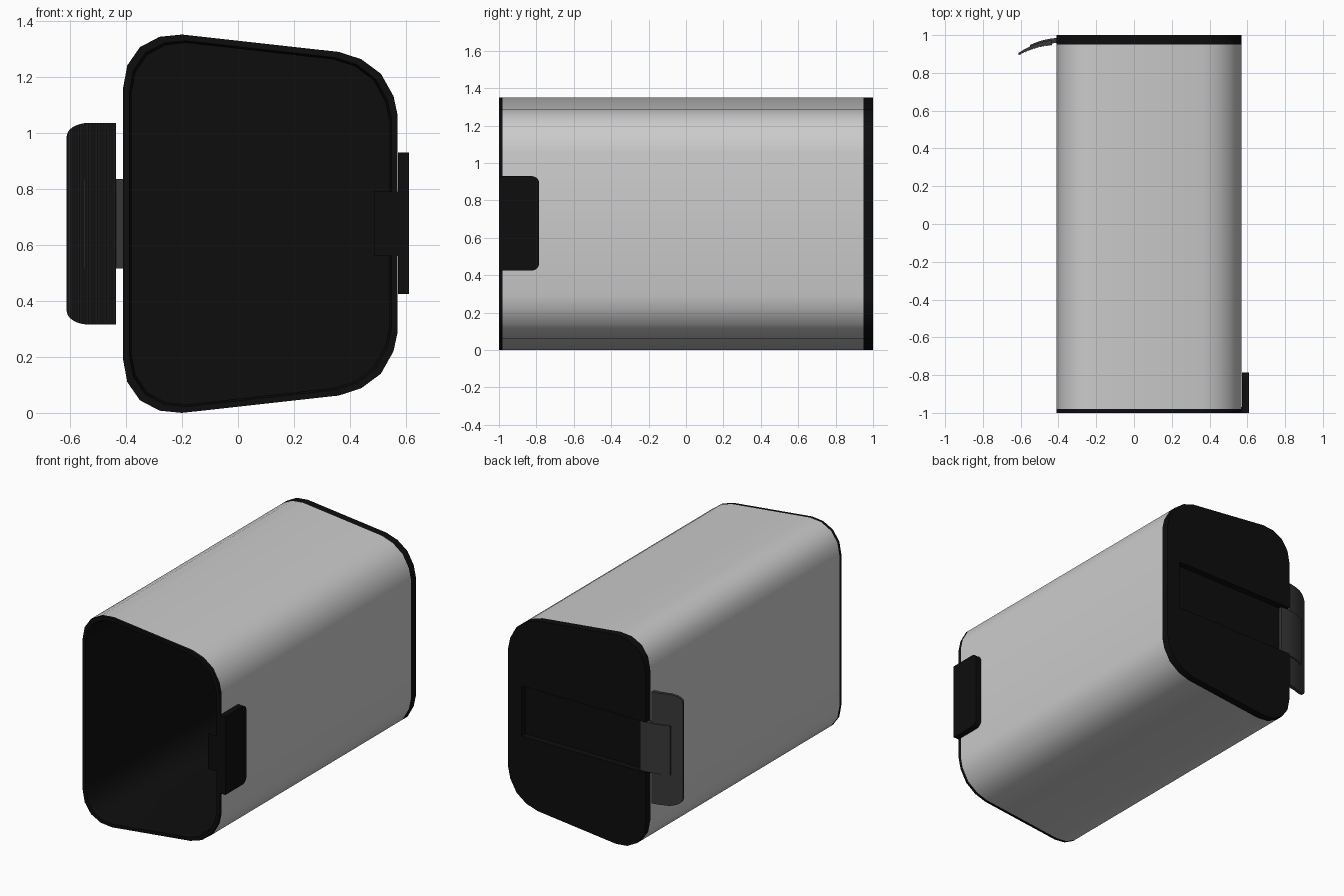
import bpy, bmesh, math

if "Cube" in bpy.data.objects:
    bpy.data.objects.remove(bpy.data.objects["Cube"])

MID = 0.675  # height of the mirror plane


def material(name, v):
    m = bpy.data.materials.new(name)
    m.diffuse_color = (v, v, v, 1)
    m.use_nodes = True
    m.node_tree.nodes["Principled BSDF"].inputs["Base Color"].default_value = m.diffuse_color
    return m


BLACK = material("black_plastic", 0.004)
DARK = material("dark_rubber", 0.04)


def loft(name, loops, mat=None, caps=True, smooth=True):
    """Skin a list of equal-length point loops."""
    bm = bmesh.new()
    rings = [[bm.verts.new(p) for p in loop] for loop in loops]
    n = len(rings[0])
    for a, b in zip(rings, rings[1:]):
        for i in range(n):
            j = (i + 1) % n
            bm.faces.new((a[i], a[j], b[j], b[i]))
    if caps:
        bm.faces.new(rings[0])
        bm.faces.new(rings[-1])
    bmesh.ops.recalc_face_normals(bm, faces=bm.faces)
    me = bpy.data.meshes.new(name)
    bm.to_mesh(me)
    bm.free()
    ob = bpy.data.objects.new(name, me)
    bpy.context.collection.objects.link(ob)
    if mat:
        me.materials.append(mat)
    if smooth:
        bpy.ops.object.select_all(action='DESELECT')
        ob.select_set(True)
        bpy.context.view_layer.objects.active = ob
        bpy.ops.object.shade_smooth_by_angle(angle=math.radians(35))
    return ob


def box(name, x, y, z, mat=None):
    return loft(name, [[(x[0], v, z[0]), (x[0], v, z[1]), (x[1], v, z[1]), (x[1], v, z[0])]
                       for v in y], mat, smooth=False)


# Tapered, round-cornered cross-section, mirrored about mid height
half = [(-.41, 1.16), (-.395, 1.24), (-.35, 1.305), (-.28, 1.342), (-.2, 1.35),
        (.36, 1.288), (.44, 1.262), (.51, 1.21), (.555, 1.13), (.57, 1.06)]
outline = half + [(x, 2 * MID - z) for x, z in reversed(half)]


def section(y, t=0.0):
    """Cross-section at depth y, inset by t."""
    sx, sz = 1 - t / .49, 1 - t / .675
    return [(.08 + (x - .08) * sx, y, MID + (z - MID) * sz) for x, z in outline]


# Grey sleeve
loft("sleeve", [section(-.98), section(.95)], caps=False)

# Black front rim and hollow liner, closed at the back
liner = loft("rim_and_liner", [section(-.98), section(-1), section(-1, .022),
                               section(-.97, .03), section(.93, .03)], BLACK, caps=False)
loft("liner_back", [section(.93, .03), section(.94, .03)], BLACK)

# Back cap with a recessed strap slot open to the left
cap = loft("back_cap", [section(.95), section(1)], BLACK)
cutter = box("slot_cutter", (-.6, .475), (.957, 1.1), (.515, .84))
cutter.hide_render = True
cutter.hide_viewport = True
cut = cap.modifiers.new("slot", 'BOOLEAN')
cut.operation = 'DIFFERENCE'
cut.solver = 'EXACT'
cut.object = cutter


# Pull tab: curved strap and ribbed grip
def curve_y(x):
    """Back surface of the bent tab."""
    return .985 - 1.45 * max(0, -.39 - x) ** 2


def slab(x, y0, y1, h):
    return [(x, y0, MID - h), (x, y0, MID + h), (x, y1, MID + h), (x, y1, MID - h)]


strap = []
for i in range(11):
    x = -.36 - .19 * i / 10
    strap.append(slab(x, curve_y(x) - .026, curve_y(x), .16))
loft("pull_strap", strap, DARK)

grip = []
STEPS = 44
for i in range(STEPS + 1):
    x = -.435 - .177 * i / STEPS
    u = max(0, (-.53 - x) / .082)
    h = .36 - .05 * (1 - math.sqrt(max(0, 1 - u * u)))
    back = curve_y(x) - .008
    thick = .026 - .016 * i / STEPS
    grip.append(slab(x, back - thick - (.005 if i % 2 else 0), back, h))
loft("ribbed_grip", grip, DARK)

# Side catch: round-cornered plate with an inner tab at the mouth
r, y_end, z0, z1 = .04, -.785, .425, .93
plate = [(-1, z0)]
for cz, start in ((z0 + r, -90), (z1 - r, 0)):
    for k in range(6):
        a = math.radians(start + 18 * k)
        plate.append((y_end - r + r * math.cos(a), cz + r * math.sin(a)))
plate.append((-1, z1))
loft("side_catch", [[(x, y, z) for y, z in plate] for x in (.571, .61)], BLACK)
box("catch_inner_tab", (.485, .575), (-1, -.97), (.56, .79), BLACK)
